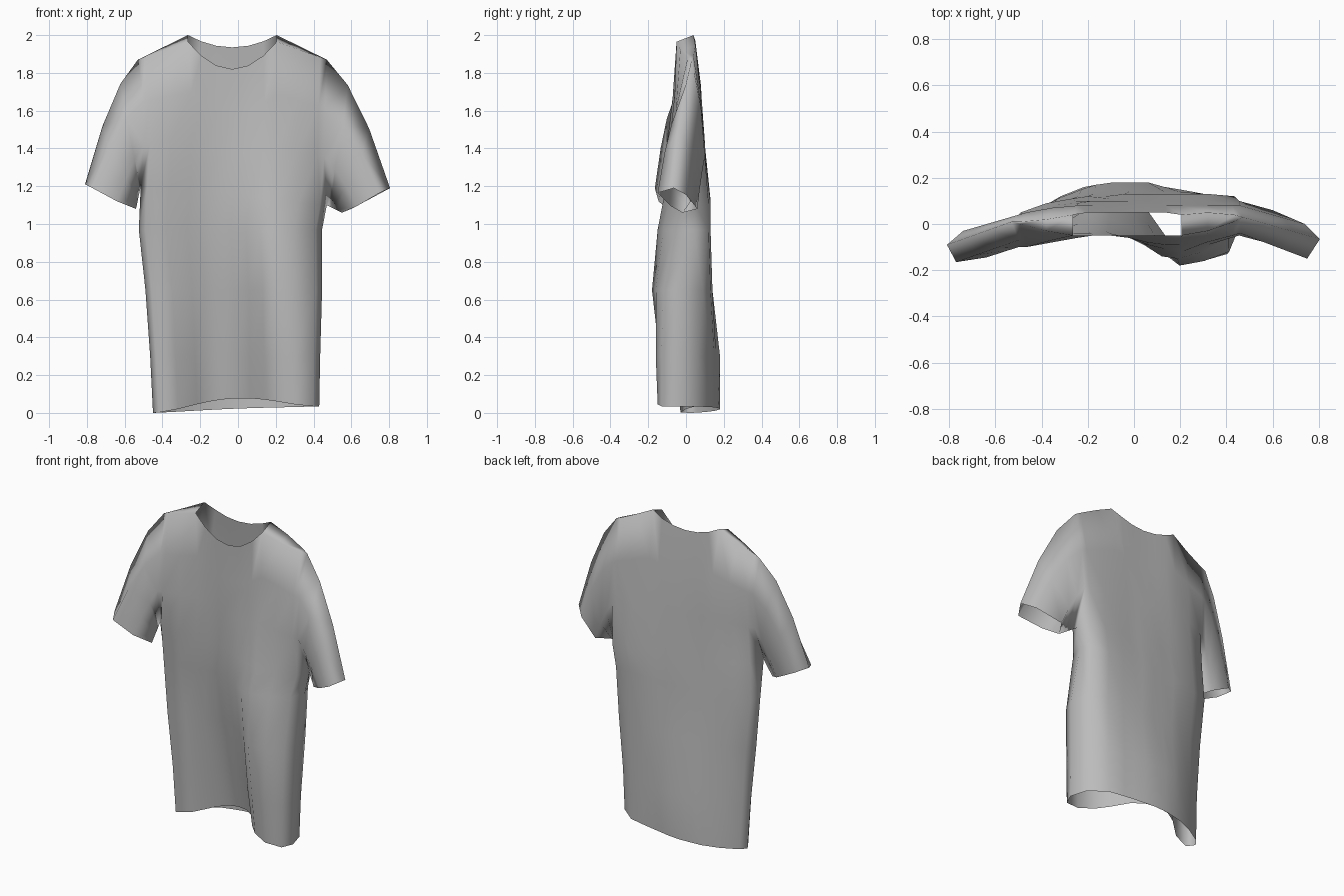
import bpy, bmesh, math
from mathutils import Vector

cube = bpy.data.objects.get("Cube")
if cube:
    bpy.data.objects.remove(cube, do_unlink=True)


def lerp(a, b, t):
    return a + (b - a) * t


# Column positions across the torso, from the wearer's right to left
NECK = 0.47
COLS = (-1, -0.93, -0.7, -NECK, -0.33, -0.17, 0, 0.17, 0.33, NECK, 0.7, 0.93, 1)

# Side edges of each row, hem to shoulder
SIDES = ((-0.45, 0.43), (-0.465, 0.435), (-0.49, 0.445), (-0.525, 0.445),
         (-0.515, 0.47), (-0.50, 0.455), (-0.50, 0.46), (-0.53, 0.47))
LOWER_Z = (0.0, 0.3, 0.65, 0.97)
ARMPIT = 4
TOP = len(SIDES) - 1

# Cloth depth in hundredths, one line per row from the hem up
FRONT = ((2, -3, 0, 9, 12, 12, 10, 5, -5, -11, -15, -13, -6),
         (1, -4, -1, 5, 8, 8, 5, 0, -9, -14, -16, -13, -5),
         (-1, -6, -3, 0, 2, 2, -1, -6, -13, -18, -16, -12, -4),
         (0, -5, -5, -4, -3, -3, -5, -9, -14, -15, -12, -6, 4),
         (-5, -9, -8, -6, -4, -4, -6, -9, -11, -12, -9, -3, 5),
         (-10, -10, -8, -6, -5, -5, -6, -8, -9, -9, -8, -6, -5),
         (-7, -7, -7, -6, -5, -5, -5, -5, -6, -6, -5, -5, -4),
         (1, 0, -3, -5, -5, -5, -5, -5, -5, -5, -3, 1, 3))
BACK = ((2, 6, 12, 16, 17, 18, 18, 17, 16, 15, 13, 5, -6),
        (1, 5, 11, 15, 17, 18, 18, 18, 16, 15, 13, 6, -5),
        (-1, 5, 9, 12, 13, 13, 14, 14, 14, 14, 13, 9, -4),
        (0, 5, 9, 11, 12, 12, 13, 13, 13, 13, 13, 12, 4),
        (-5, 4, 8, 10, 10, 11, 12, 12, 12, 13, 13, 12, 5),
        (2, 4, 7, 9, 10, 10, 10, 10, 10, 10, 10, 10, 10),
        (4, 5, 7, 8, 8, 8, 8, 8, 8, 8, 8, 8, 8),
        (1, 1, 2, 4, 5, 5, 5, 5, 5, 4, 5, 4, 3))


def top_height(u, tip, neck_low):
    """Neckline curve in the middle, sloping shoulder outside it."""
    a = abs(u)
    if a <= NECK:
        return lerp(neck_low, tip, (a / NECK) ** 2)
    return lerp(tip, 1.87, (a - NECK) / (1 - NECK))


def panel_points(depths, tip, neck_low, hem_rise):
    rows = []
    for r, (left, right) in enumerate(SIDES):
        row = []
        for u, y in zip(COLS, depths[r]):
            s = (u + 1) / 2
            if r == 0:
                z = 0.035 * s + hem_rise * (1 - u * u) ** 2
            elif r < ARMPIT:
                z = LOWER_Z[r]
            else:
                z = lerp(lerp(1.2, 1.1, s), top_height(u, tip, neck_low),
                         (r - ARMPIT) / (TOP - ARMPIT))
            row.append(Vector((lerp(left, right, s), y / 100, z)))
        rows.append(row)
    return rows


bm = bmesh.new()


def add_grid(rows, closed=False):
    """Skin a list of equal-length point rows with quads."""
    verts = [[bm.verts.new(p) for p in row] for row in rows]
    n = len(rows[0])
    for a, b in zip(verts, verts[1:]):
        for i in range(n if closed else n - 1):
            j = (i + 1) % n
            bm.faces.new((a[i], a[j], b[j], b[i]))


# Torso panels
front = panel_points(FRONT, 1.965, 1.82, 0.06)
back = panel_points(BACK, 2.0, 1.935, 0.005)
add_grid(front)
add_grid(back)

# Shoulder strips over the top, from the front panel to the back panel
for part in (slice(0, 4), slice(-4, None)):
    add_grid([front[TOP][part], back[TOP][part]])

# Sleeve cuffs, running from the underside up the front and down the back
CUFFS = {0: ((-0.54, -0.10, 1.08), (-0.64, -0.145, 1.12), (-0.77, -0.165, 1.19),
             (-0.81, -0.09, 1.21), (-0.74, -0.03, 1.18), (-0.62, -0.03, 1.12)),
         -1: ((0.55, -0.02, 1.06), (0.63, -0.08, 1.095), (0.75, -0.15, 1.165),
              (0.805, -0.065, 1.19), (0.74, 0.0, 1.155), (0.6, 0.06, 1.08))}
RIDGE = (0, 0.2, 0.7, 1, 0.7, 0.2)

for side, cuff in CUFFS.items():
    armhole = [front[r][side] for r in range(ARMPIT, TOP + 1)]
    armhole += [back[r][side] for r in range(TOP - 1, ARMPIT, -1)]
    rings = []
    for t in (0, 0.33, 0.67, 1):
        bulge = 0.105 * math.sin(math.pi * t)
        rings.append([a.lerp(Vector(c), t) + Vector((0, 0, bulge * w))
                      for a, c, w in zip(armhole, cuff, RIDGE)])
    add_grid(rings, closed=True)

# Join the seams into one cloth surface
bmesh.ops.remove_doubles(bm, verts=bm.verts[:], dist=0.0005)
bmesh.ops.recalc_face_normals(bm, faces=bm.faces[:])
for face in bm.faces:
    face.smooth = True

mesh = bpy.data.meshes.new("shirt")
bm.to_mesh(mesh)
bm.free()
shirt = bpy.data.objects.new("shirt", mesh)
bpy.context.collection.objects.link(shirt)

# Plain grey cloth
cloth = bpy.data.materials.new("grey_cloth")
cloth.use_nodes = True
GREY = (0.5, 0.5, 0.5, 1)
cloth.diffuse_color = GREY
cloth.node_tree.nodes["Principled BSDF"].inputs["Base Color"].default_value = GREY
mesh.materials.append(cloth)
